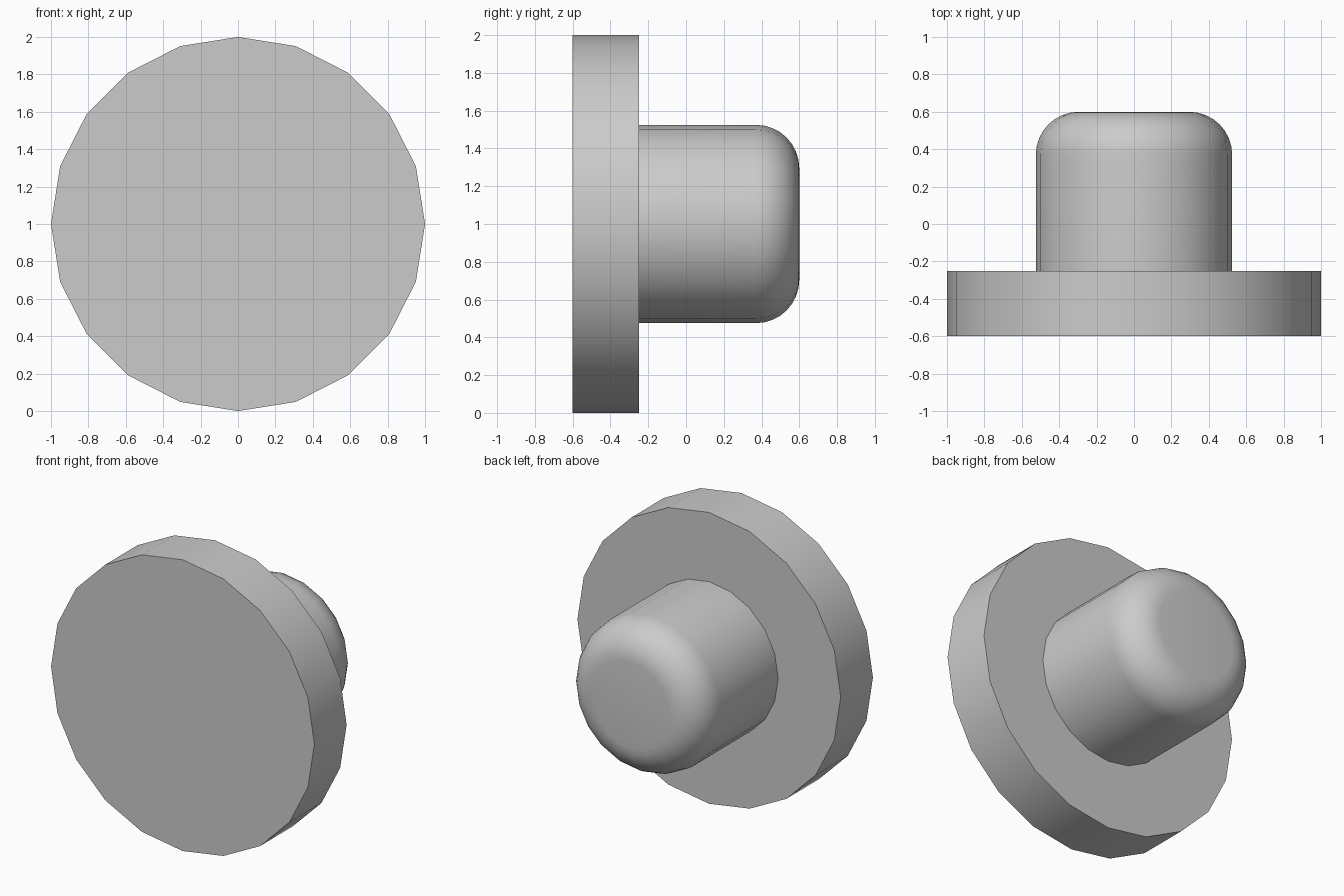
import bpy, bmesh
from math import sin, cos, pi, radians

cube = bpy.data.objects.get("Cube")
if cube:
    bpy.data.objects.remove(cube, do_unlink=True)

SIDES = 20

grey = bpy.data.materials.new("plain_grey")
grey.use_nodes = True
colour = (0.6, 0.6, 0.6, 1)
grey.diffuse_color = colour
grey.node_tree.nodes["Principled BSDF"].inputs["Base Color"].default_value = colour


def lathe(name, profile, cap_start=True):
    """Turn a (radius, y) profile about the y axis at z = 1, with flat end caps."""
    bm = bmesh.new()
    rings = [[bm.verts.new((r * cos(2 * pi * i / SIDES), y, 1 + r * sin(2 * pi * i / SIDES)))
              for i in range(SIDES)] for r, y in profile]
    for a, b in zip(rings, rings[1:]):
        for i in range(SIDES):
            j = (i + 1) % SIDES
            bm.faces.new((a[i], a[j], b[j], b[i]))
    if cap_start:
        bm.faces.new(rings[0])
    bm.faces.new(rings[-1])
    bmesh.ops.recalc_face_normals(bm, faces=bm.faces)
    mesh = bpy.data.meshes.new(name)
    bm.to_mesh(mesh)
    bm.free()
    mesh.materials.append(grey)
    obj = bpy.data.objects.new(name, mesh)
    bpy.context.collection.objects.link(obj)
    bpy.ops.object.select_all(action='DESELECT')
    obj.select_set(True)
    bpy.context.view_layer.objects.active = obj
    bpy.ops.object.shade_smooth_by_angle(angle=radians(35))
    return obj


# Wide front disc
lathe("front_disc", [(1, -0.6), (1, -0.25)])

# Rear stem with a rounded end
radius, end, fillet, steps = 0.525, 0.6, 0.23, 8
arc = [(radius - fillet + fillet * cos(pi / 2 * k / steps),
        end - fillet + fillet * sin(pi / 2 * k / steps)) for k in range(steps + 1)]
lathe("rear_stem", [(radius, -0.26)] + arc)
